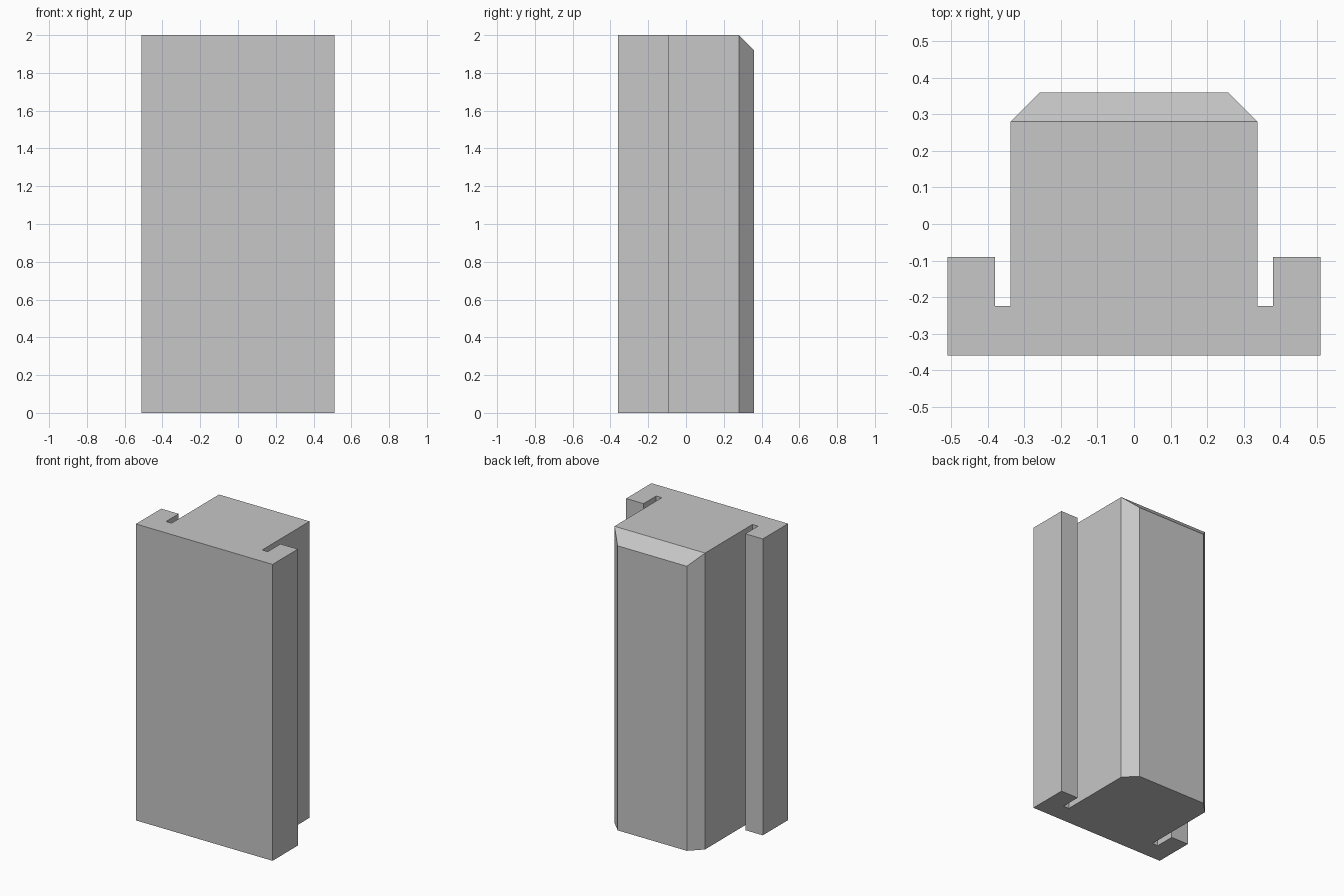
import bpy
import bmesh
from mathutils import Vector

cube = bpy.data.objects.get("Cube")
if cube:
    bpy.data.objects.remove(cube, do_unlink=True)

HEIGHT = 2.0
BACK = 0.36
CHAMFER = 0.08

# Plain grey material
grey = bpy.data.materials.new("plain_grey")
grey.use_nodes = True
colour = (0.57, 0.57, 0.57, 1)
grey.diffuse_color = colour
grey.node_tree.nodes["Principled BSDF"].inputs["Base Color"].default_value = colour

# Left half of the plan outline: front plate, hooked flange, slot, body, cut corner
half = [
    (0.51, -0.36), (0.51, -0.09), (0.38, -0.09), (0.38, -0.225),
    (0.338, -0.225), (0.338, BACK - CHAMFER), (0.258, BACK),
]
outline = half + [(-x, y) for x, y in reversed(half)]

# Extrude the mirrored outline upward
bm = bmesh.new()
base = bm.faces.new([bm.verts.new((x, y, 0)) for x, y in outline])
extruded = bmesh.ops.extrude_face_region(bm, geom=[base], use_keep_orig=True)
top_verts = [g for g in extruded["geom"] if isinstance(g, bmesh.types.BMVert)]
bmesh.ops.translate(bm, verts=top_verts, vec=(0, 0, HEIGHT))

# Slice the sloping chamfer off the top back edge and cap it
bmesh.ops.bisect_plane(
    bm, geom=bm.verts[:] + bm.edges[:] + bm.faces[:], dist=0.0001,
    plane_co=Vector((0, BACK, HEIGHT - CHAMFER)),
    plane_no=Vector((0, 1, 1)).normalized(), clear_outer=True)
rim = [e for e in bm.edges if e.is_boundary]
bmesh.ops.holes_fill(bm, edges=rim, sides=0)
bmesh.ops.recalc_face_normals(bm, faces=bm.faces[:])

mesh = bpy.data.meshes.new("flanged_block")
bm.to_mesh(mesh)
bm.free()
mesh.materials.append(grey)
block = bpy.data.objects.new("flanged_block", mesh)
bpy.context.collection.objects.link(block)
